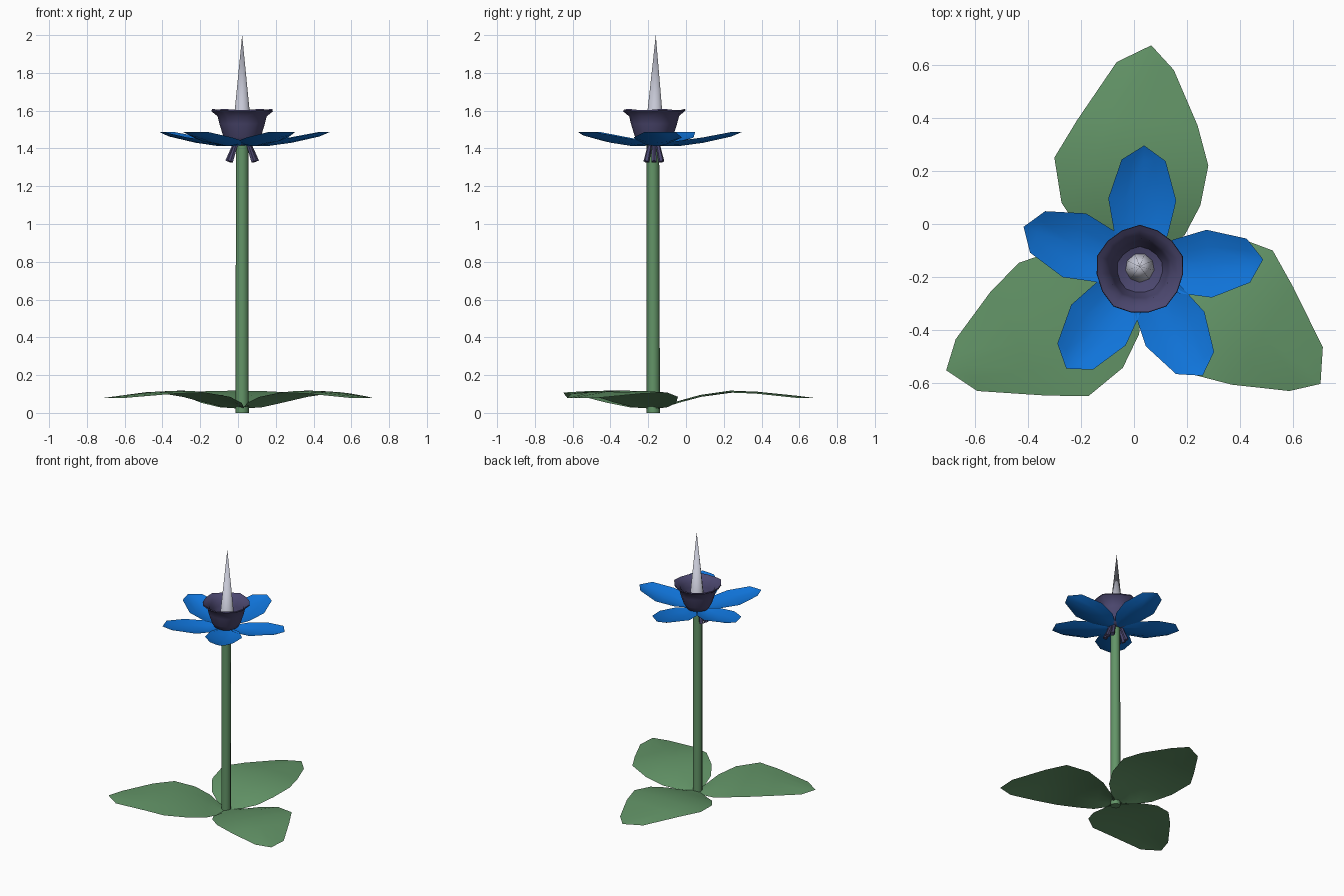
import bpy, bmesh, math
from mathutils import Vector, Matrix

if "Cube" in bpy.data.objects:
    bpy.data.objects.remove(bpy.data.objects["Cube"])

CX, CY = 0.022, -0.17


def material(name, rgb):
    m = bpy.data.materials.new(name)
    m.diffuse_color = (*rgb, 1)
    m.use_nodes = True
    m.node_tree.nodes["Principled BSDF"].inputs["Base Color"].default_value = m.diffuse_color
    return m


GREEN = material("leaf green", (0.125, 0.30, 0.137))
BLUE = material("petal blue", (0.005, 0.175, 0.70))
PURPLE = material("dusky purple", (0.072, 0.064, 0.16))
SILVER = material("pale silver", (0.56, 0.57, 0.66))


def finish(name, bm, mat, angle=40):
    bmesh.ops.remove_doubles(bm, verts=bm.verts, dist=0.0005)
    me = bpy.data.meshes.new(name)
    bm.to_mesh(me)
    bm.free()
    me.materials.append(mat)
    ob = bpy.data.objects.new(name, me)
    bpy.context.collection.objects.link(ob)
    bpy.ops.object.select_all(action='DESELECT')
    ob.select_set(True)
    bpy.context.view_layer.objects.active = ob
    bpy.ops.object.shade_smooth_by_angle(angle=math.radians(angle))
    return ob


def skin(bm, rows, closed=False):
    """Join rows of points with quads."""
    grid = [[bm.verts.new(p) for p in row] for row in rows]
    n = len(grid[0])
    for a, b in zip(grid, grid[1:]):
        for j in range(n if closed else n - 1):
            k = (j + 1) % n
            bm.faces.new((a[j], a[k], b[k], b[j]))
    return grid


def blade(name, rows, bend, angle, scale, mat):
    """Thin leaf or petal; each row is x_left, y_left, x_right, y_right, z_mid."""
    pts = []
    for xl, yl, xr, yr, z in rows:
        row = []
        for t in (-1, -0.5, 0, 0.5, 1):
            u = (t + 1) / 2
            lift = bend * t * t * min(1, (xr - xl) / 0.2)
            row.append(((xl + (xr - xl) * u) * scale, (yl + (yr - yl) * u) * scale, z + lift))
        pts.append(row)
    bm = bmesh.new()
    skin(bm, pts)
    bm.transform(Matrix.Translation((CX, CY, 0)) @ Matrix.Rotation(math.radians(angle - 90), 4, 'Z'))
    return finish(name, bm, mat, 60)


def tapered_rod(name, a, b, r1, r2, sides, mat):
    a, b = Vector(a), Vector(b)
    bm = bmesh.new()
    bmesh.ops.create_cone(bm, cap_ends=True, segments=sides, radius1=r1, radius2=r2, depth=(b - a).length)
    rot = (b - a).to_track_quat('Z', 'Y').to_matrix().to_4x4()
    bm.transform(Matrix.Translation((a + b) / 2) @ rot)
    return finish(name, bm, mat, 50)


# stem
tapered_rod("stem", (CX, CY - 0.003, 0), (CX, CY - 0.005, 1.44), 0.035, 0.033, 8, GREEN)

# three broad ground leaves
LEAF = [(-0.02, 0.0, 0.02, 0.0, 0.025),
        (-0.12, 0.06, 0.09, 0.06, 0.04),
        (-0.215, 0.13, 0.17, 0.13, 0.063),
        (-0.295, 0.25, 0.228, 0.24, 0.095),
        (-0.322, 0.42, 0.258, 0.39, 0.118),
        (-0.237, 0.56, 0.218, 0.54, 0.112),
        (-0.087, 0.78, 0.128, 0.75, 0.09),
        (0.043, 0.843, 0.043, 0.843, 0.08)]
for i, (ang, s) in enumerate(((90, 1), (210.5, 0.975), (-29.5, 0.955))):
    blade(f"leaf_{i + 1}", LEAF, -0.01, ang, s, GREEN)

# five cupped petals, a little unevenly spread
PETAL = [(-0.03, 0.03, 0.03, 0.03, 1.415),
         (-0.1, 0.13, 0.1, 0.13, 1.412),
         (-0.128, 0.262, 0.128, 0.262, 1.43),
         (-0.083, 0.41, 0.083, 0.41, 1.463),
         (0, 0.466, 0, 0.466, 1.487)]
for i, ang in enumerate((88, 160, 233.5, 300.5, 4.5)):
    blade(f"petal_{i + 1}", PETAL, 0.028, ang, 1, BLUE)

# five-cornered flared cup: outer wall, rim, then inner wall
CUP = [(0.03, 1.415), (0.08, 1.425), (0.1, 1.46), (0.122, 1.53), (0.132, 1.57),
       (0.165, 1.602), (0.163, 1.61), (0.145, 1.598), (0.118, 1.57), (0.108, 1.53),
       (0.086, 1.465), (0.03, 1.445)]
rows = []
for r, z in CUP:
    row = []
    for k in range(15):
        a = math.radians(90 + 24 * k)
        corner = k % 3 == 0
        rr = r * (1.03 if corner else 0.99)
        dz = -0.006 if (not corner and z > 1.59) else 0
        row.append((CX + rr * math.cos(a), CY - 0.003 + rr * math.sin(a), z + dz))
    rows.append(row)
bm = bmesh.new()
grid = skin(bm, rows, closed=True)
bm.faces.new(grid[0][::-1])
bm.faces.new(grid[-1])
finish("cup", bm, PURPLE, 50)

# central spike
tapered_rod("spike", (CX, CY + 0.005, 1.44), (CX, CY + 0.01, 2.0), 0.056, 0.0, 9, SILVER)

# small drooping sepals under the bloom
for i, ang in enumerate((-32, 0, 32, 148, 180, 212)):
    c, s = math.cos(math.radians(ang)), math.sin(math.radians(ang))
    tapered_rod(f"sepal_{i + 1}", (CX + 0.035 * c, CY + 0.035 * s, 1.43),
                (CX + 0.074 * c, CY + 0.074 * s, 1.33), 0.011, 0.016, 6, PURPLE)
